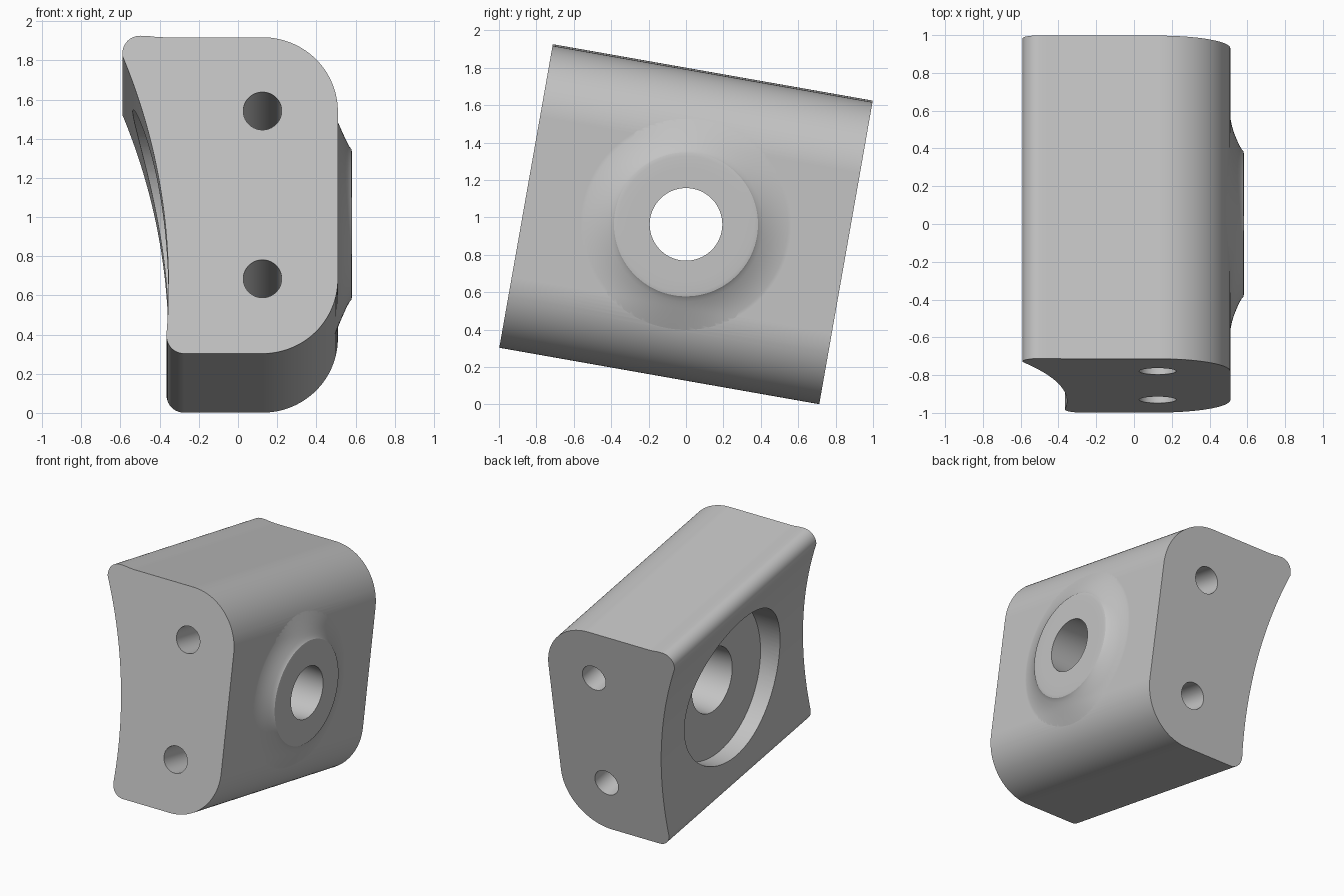
import bpy, bmesh, math
from mathutils import Matrix, Vector

cube = bpy.data.objects.get("Cube")
if cube:
    bpy.data.objects.remove(cube, do_unlink=True)

TILT = math.radians(-10)
PLACE = Matrix.Translation((0, 0, 0.9625)) @ Matrix.Rotation(TILT, 4, 'X')
LENGTH = 1.737
TOP, BOTTOM, FACE = 0.817, -0.823, 0.51
CORNER = 0.385

grey = bpy.data.materials.new("plain grey")
grey.use_nodes = True
grey.diffuse_color = (0.55, 0.55, 0.55, 1)
grey.node_tree.nodes["Principled BSDF"].inputs["Base Color"].default_value = grey.diffuse_color


def finish(name, bm):
    bmesh.ops.recalc_face_normals(bm, faces=bm.faces)
    mesh = bpy.data.meshes.new(name)
    bm.to_mesh(mesh)
    bm.free()
    mesh.materials.append(grey)
    ob = bpy.data.objects.new(name, mesh)
    bpy.context.collection.objects.link(ob)
    ob.matrix_world = PLACE
    return ob


def arc(cx, cz, r, a0, a1, n):
    angles = [math.radians(a0 + (a1 - a0) * i / n) for i in range(n + 1)]
    return [(cx + r * math.cos(a), cz + r * math.sin(a)) for a in angles]


def drill(name, centre, axis, r1, r2, depth):
    bm = bmesh.new()
    rot = Vector((0, 0, 1)).rotation_difference(Vector(axis)).to_matrix().to_4x4()
    bmesh.ops.create_cone(bm, cap_ends=True, segments=96, radius1=r1, radius2=r2,
                          depth=depth, matrix=Matrix.Translation(centre) @ rot)
    ob = finish(name, bm)
    ob.hide_render = True
    return ob


# Block: side profile with a shallow concave face, extruded along its length
R = 3.13
hollow = [(-0.355 - R + math.sqrt(R * R - (v + 0.47) ** 2), v)
          for v in [-0.73 + 1.45 * i / 40 for i in range(41)]]
profile = arc(FACE - CORNER, BOTTOM + CORNER, CORNER, -90, 0, 28)
profile += arc(FACE - CORNER, TOP - CORNER, CORNER, 0, 90, 28)
profile += [(-0.38, TOP), (-0.42, TOP + 0.002), (-0.46, TOP + 0.007)]
profile += arc(-0.5, 0.735, 0.09, 90, 180, 12)
profile += hollow[::-1]
profile += arc(-0.275, BOTTOM + 0.09, 0.09, 185, 270, 12)

bm = bmesh.new()
base = bm.faces.new([bm.verts.new((x, -LENGTH / 2, v)) for x, v in profile])
new = bmesh.ops.extrude_face_region(bm, geom=[base])["geom"]
bmesh.ops.translate(bm, vec=(0, LENGTH, 0), verts=[g for g in new if isinstance(g, bmesh.types.BMVert)])
block = finish("mounting_block", bm)


# Boss: raised disc whose flared foot follows the rounded side of the block
def side_x(v):
    over = max(0, abs(v + 0.003) - (0.82 - CORNER))
    return FACE - CORNER + math.sqrt(CORNER ** 2 - over ** 2)


steps = [(0.3, 0.073), (0.365, 0.073), (0.385, 0.069), (0.395, 0.06)]
steps += [(0.395 + 0.225 * i / 12, 0.064 * (1 - i / 12) ** 2 - 0.004) for i in range(1, 13)]
bm = bmesh.new()
SEG = 96
rings = []
for r, h in steps + [(0.62, None)]:
    ring = []
    for k in range(SEG):
        a = math.tau * k / SEG
        y, v = r * math.cos(a), r * math.sin(a)
        ring.append(bm.verts.new((0.3 if h is None else side_x(v) + h, y, v)))
    rings.append(ring)
for a, b in zip(rings, rings[1:]):
    for k in range(SEG):
        j = (k + 1) % SEG
        bm.faces.new((a[k], a[j], b[j], b[k]))
bm.faces.new(rings[0])
bm.faces.new(rings[-1])
boss = finish("boss", bm)

# Cutters: round recess, main bore and two lengthwise holes
tools = [(boss, 'UNION'),
         (drill("recess_cutter", (-0.72, 0, 0), (1, 0, 0), 0.585, 0.585, 1.0), 'DIFFERENCE'),
         (drill("bore_cutter", (0.18, 0, 0), (1, 0, 0), 0.245, 0.193, 0.84), 'DIFFERENCE')]
for side in (-1, 1):
    tools.append((drill("hole_cutter", (FACE - CORNER, 0, side * 0.435), (0, 1, 0),
                        0.098, 0.098, 2.2), 'DIFFERENCE'))

bpy.ops.object.select_all(action='DESELECT')
bpy.context.view_layer.objects.active = block
block.select_set(True)
for tool, operation in tools:
    mod = block.modifiers.new("cut", 'BOOLEAN')
    mod.operation = operation
    mod.solver = 'EXACT'
    mod.object = tool
    bpy.ops.object.modifier_apply(modifier=mod.name)
    bpy.data.objects.remove(tool, do_unlink=True)

# Smooth shading with crisp edges
bpy.ops.object.shade_smooth_by_angle(angle=math.radians(30))
weighted = block.modifiers.new("clean_normals", 'WEIGHTED_NORMAL')
weighted.keep_sharp = True
